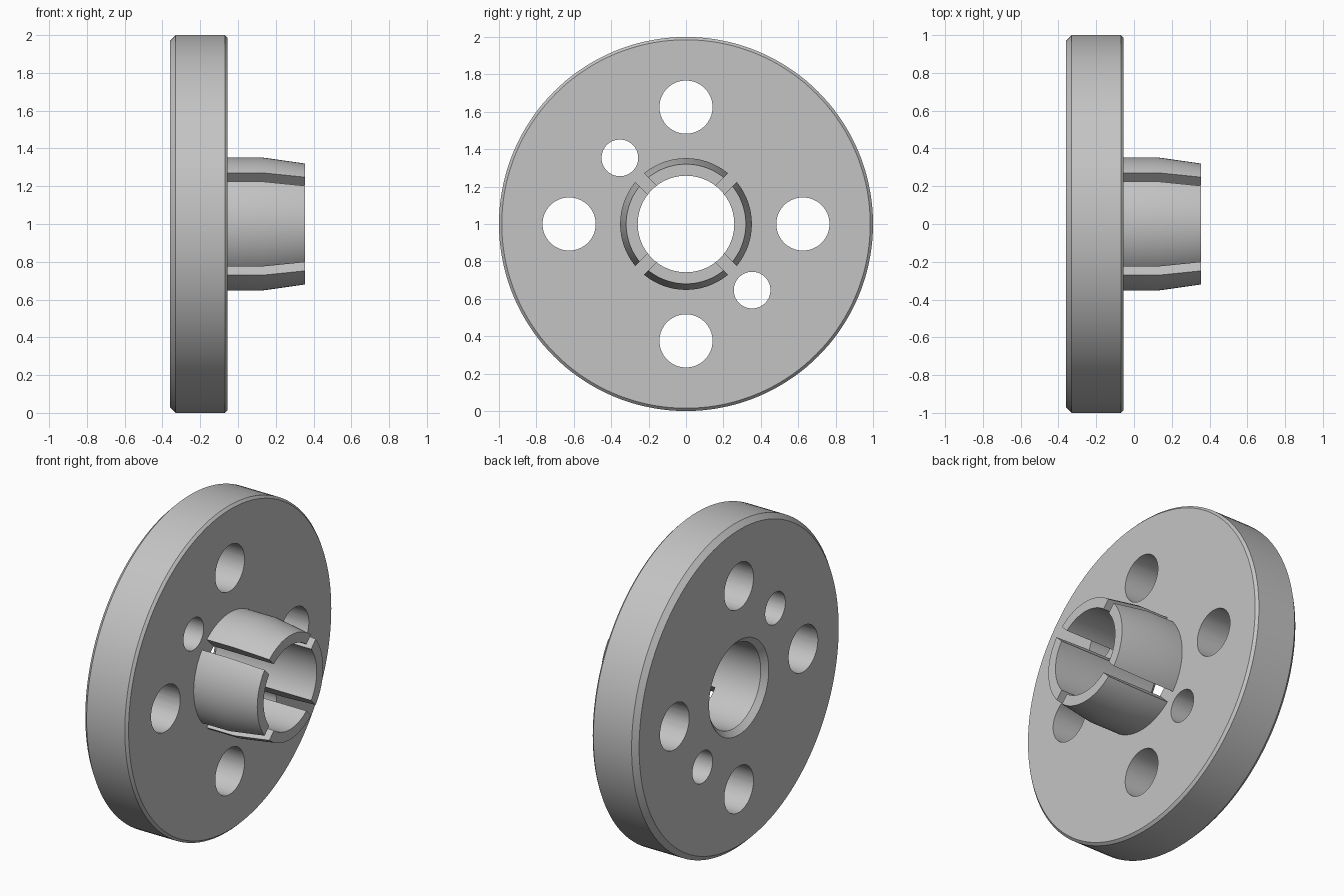
import bpy
import bmesh
import math
from mathutils import Vector, Matrix

if "Cube" in bpy.data.objects:
    bpy.data.objects.remove(bpy.data.objects["Cube"], do_unlink=True)

AXIS_Z = 1.0      # height of the turning axis
FACE_X = -0.055   # mounting face of the flange
BORE = 0.258

metal = bpy.data.materials.new("light grey metal")
metal.use_nodes = True
grey = (0.55, 0.55, 0.55, 1)
metal.diffuse_color = grey
metal.node_tree.nodes["Principled BSDF"].inputs["Base Color"].default_value = grey


def make_object(name, bm):
    bmesh.ops.recalc_face_normals(bm, faces=bm.faces)
    mesh = bpy.data.meshes.new(name)
    bm.to_mesh(mesh)
    bm.free()
    obj = bpy.data.objects.new(name, mesh)
    obj.location.z = AXIS_Z
    mesh.materials.append(metal)
    bpy.context.collection.objects.link(obj)
    return obj


def turned(name, profile, steps=144):
    """Turn a closed (x, radius) profile around the x axis."""
    bm = bmesh.new()
    verts = [bm.verts.new((x, 0, r)) for x, r in profile]
    edges = [bm.edges.new((v, verts[i - 1])) for i, v in enumerate(verts)]
    bmesh.ops.spin(bm, geom=verts + edges, cent=(0, 0, 0), axis=(1, 0, 0),
                   angle=math.tau, steps=steps, use_merge=True)
    bmesh.ops.remove_doubles(bm, verts=bm.verts, dist=0.0001)
    return make_object(name, bm)


def cut(obj, cutter):
    """Subtract the cutter, then drop it."""
    cutter.hide_render = True
    mod = obj.modifiers.new("cut", 'BOOLEAN')
    mod.operation = 'DIFFERENCE'
    mod.solver = 'EXACT'
    mod.object = cutter
    bpy.ops.object.select_all(action='DESELECT')
    bpy.context.view_layer.objects.active = obj
    obj.select_set(True)
    bpy.ops.object.modifier_apply(modifier=mod.name)
    bpy.data.objects.remove(cutter, do_unlink=True)


def smooth(obj):
    bpy.ops.object.select_all(action='DESELECT')
    bpy.context.view_layer.objects.active = obj
    obj.select_set(True)
    bpy.ops.object.shade_smooth_by_angle(angle=math.radians(20))


# Flange disc with chamfered rim and chamfered bore
flange = turned("flange", [
    (-0.36, 0.29), (-0.36, 0.97), (-0.33, 1.0), (-0.07, 1.0),
    (FACE_X, 0.985), (FACE_X, BORE), (-0.328, BORE)])

# Four bolt holes on the axes and two dowel holes on one diagonal
holes = [(a * 90, 0.625, 0.142) for a in range(4)]
holes += [(a, 0.5, 0.098) for a in (135, 315)]
bm = bmesh.new()
for angle, dist, radius in holes:
    a = math.radians(angle)
    place = Matrix.Translation(Vector((-0.2, dist * math.cos(a), dist * math.sin(a))))
    bmesh.ops.create_cone(bm, cap_ends=True, segments=64, radius1=radius,
                          radius2=radius, depth=1,
                          matrix=place @ Matrix.Rotation(math.pi / 2, 4, 'Y'))
cut(flange, make_object("hole_cutter", bm))
smooth(flange)

# Tapered collar, split into four fingers by two crossing slots
collar = turned("collar_fingers", [
    (FACE_X, BORE), (FACE_X, 0.352), (0.13, 0.352), (0.355, 0.32), (0.355, BORE)])
for angle in (45, -45):
    bm = bmesh.new()
    bmesh.ops.create_cube(bm, size=1, matrix=Matrix.Rotation(math.radians(angle), 4, 'X')
                          @ Matrix.Diagonal((2, 1, 0.065, 1)))
    cut(collar, make_object("slot_cutter", bm))
smooth(collar)
